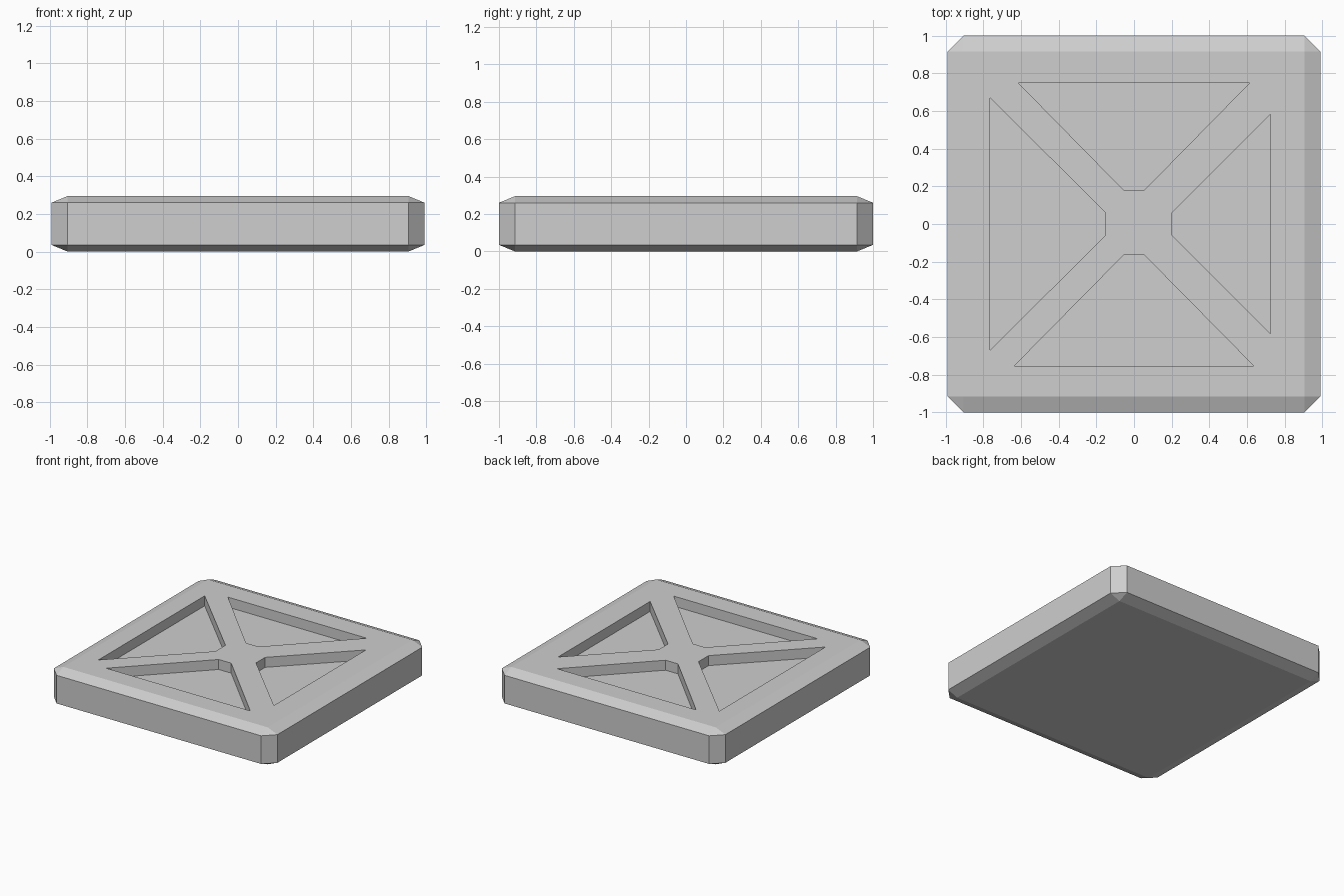
import bpy, bmesh
from itertools import product

if "Cube" in bpy.data.objects:
    bpy.data.objects.remove(bpy.data.objects["Cube"], do_unlink=True)

HALF_X, HALF_Y, HEIGHT = 0.99, 1.0, 0.295
BEVEL, BEVEL_Z, DEPTH = 0.085, 0.035, 0.08

grey = bpy.data.materials.new("light_grey")
grey.use_nodes = True
colour = (0.62, 0.62, 0.62, 1)
grey.diffuse_color = colour
grey.node_tree.nodes["Principled BSDF"].inputs["Base Color"].default_value = colour


def make_object(name, bm):
    bmesh.ops.recalc_face_normals(bm, faces=bm.faces)
    mesh = bpy.data.meshes.new(name)
    bm.to_mesh(mesh)
    bm.free()
    mesh.materials.append(grey)
    obj = bpy.data.objects.new(name, mesh)
    bpy.context.collection.objects.link(obj)
    return obj


# Slab with flat chamfers on every edge, hulled from three points per corner
bm = bmesh.new()
corner = [(HALF_X - BEVEL, HALF_Y - BEVEL, HEIGHT / 2),
          (HALF_X - BEVEL, HALF_Y, HEIGHT / 2 - BEVEL_Z),
          (HALF_X, HALF_Y - BEVEL, HEIGHT / 2 - BEVEL_Z)]
for sx, sy, sz in product((-1, 1), repeat=3):
    for x, y, z in corner:
        bm.verts.new((sx * x, sy * y, HEIGHT / 2 + sz * z))
bmesh.ops.convex_hull(bm, input=bm.verts)
bmesh.ops.dissolve_limit(bm, angle_limit=0.01, verts=bm.verts, edges=bm.edges)
slab = make_object("tile_slab", bm)

# Four trapezoid pockets: direction, inner and outer distance, half widths
pockets = {
    "back": ((0, 1), 0.18, 0.75, 0.055, 0.615),
    "front": ((0, -1), 0.165, 0.755, 0.055, 0.637),
    "right": ((-1, 0), 0.155, 0.765, 0.063, 0.671),
    "left": ((1, 0), 0.20, 0.725, 0.058, 0.582),
}
for side, ((dx, dy), near, far, w_near, w_far) in pockets.items():
    bm = bmesh.new()
    outline = [(near, -w_near), (far, -w_far), (far, w_far), (near, w_near)]
    floor = bm.faces.new([bm.verts.new((d * dx - w * dy, d * dy + w * dx, HEIGHT - DEPTH))
                          for d, w in outline])
    walls = bmesh.ops.extrude_face_region(bm, geom=[floor], use_keep_orig=True)
    top = [v for v in walls["geom"] if isinstance(v, bmesh.types.BMVert)]
    bmesh.ops.translate(bm, verts=top, vec=(0, 0, DEPTH * 2))
    cutter = make_object(side + "_pocket_cutter", bm)
    cutter.hide_render = True

    cut = slab.modifiers.new(side + "_pocket", "BOOLEAN")
    cut.operation = "DIFFERENCE"
    cut.solver = "EXACT"
    cut.object = cutter
    bpy.context.view_layer.objects.active = slab
    bpy.ops.object.modifier_apply(modifier=cut.name)
    bpy.data.objects.remove(cutter, do_unlink=True)
